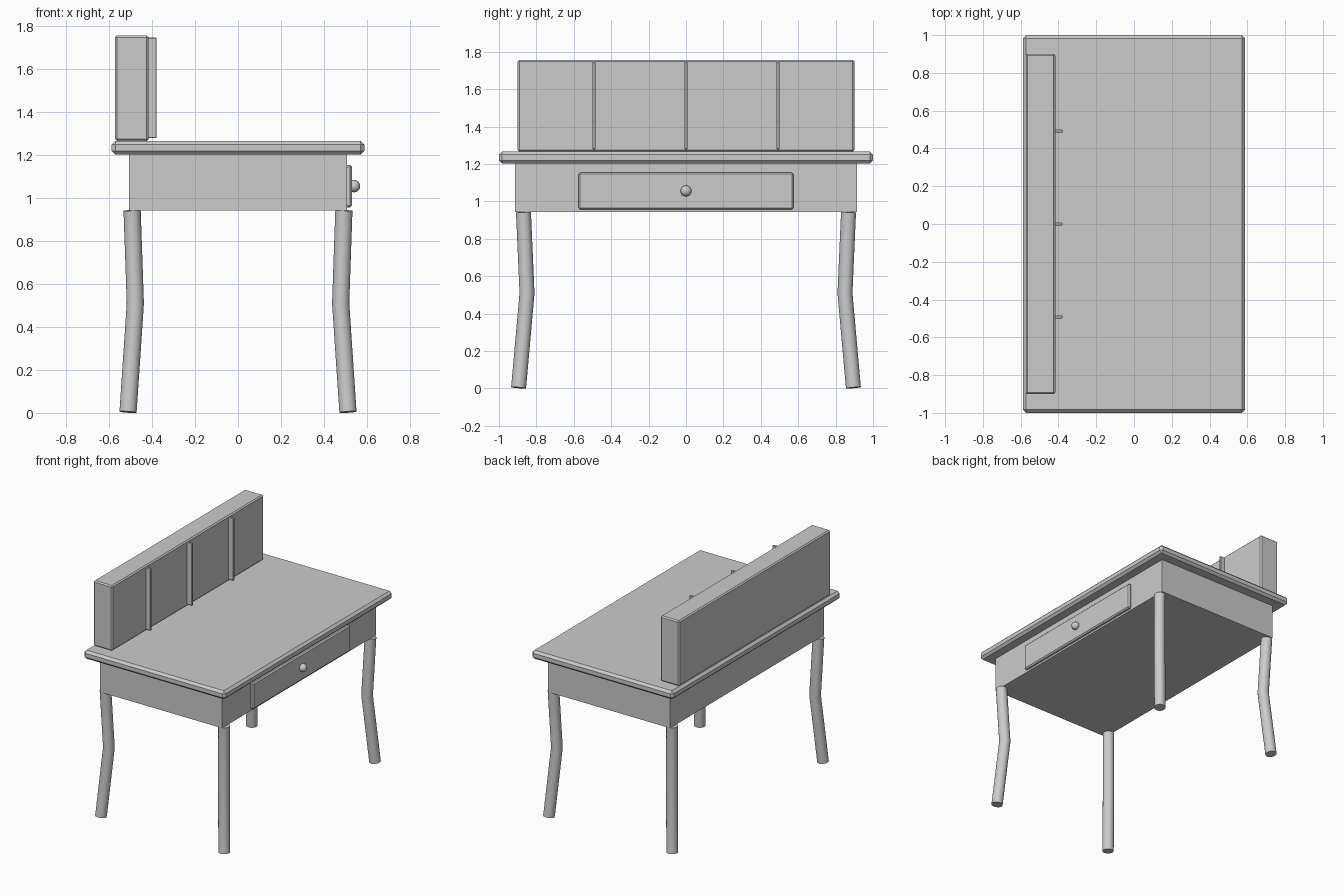
import bpy, bmesh, math
from mathutils import Vector

if "Cube" in bpy.data.objects:
    bpy.data.objects.remove(bpy.data.objects["Cube"])

paint = bpy.data.materials.new("grey paint")
paint.diffuse_color = (0.6, 0.6, 0.6, 1)
paint.use_nodes = True
paint.node_tree.nodes["Principled BSDF"].inputs["Base Color"].default_value = paint.diffuse_color


def finish(name, bm):
    bmesh.ops.recalc_face_normals(bm, faces=bm.faces[:])
    mesh = bpy.data.meshes.new(name)
    bm.to_mesh(mesh)
    bm.free()
    mesh.materials.append(paint)
    obj = bpy.data.objects.new(name, mesh)
    bpy.context.collection.objects.link(obj)
    return obj


def box(name, x, y, z, bevel=0.0):
    """Box from (min, max) ranges with optional chamfered edges."""
    bm = bmesh.new()
    bmesh.ops.create_cube(bm, size=1)
    for v in bm.verts:
        v.co = [r[0] + (c + 0.5) * (r[1] - r[0]) for c, r in zip(v.co, (x, y, z))]
    if bevel:
        bmesh.ops.bevel(bm, geom=bm.edges[:], offset=bevel, segments=1,
                        profile=0.5, affect='EDGES')
    return finish(name, bm)


def tube(name, path, radius, sides=24):
    """Round bar along a path, with end caps square to the path."""
    bm = bmesh.new()
    rings = []
    for i, p in enumerate(path):
        before = (p - path[i - 1]).normalized() if i else Vector()
        after = (path[i + 1] - p).normalized() if i < len(path) - 1 else Vector()
        t = (before + after).normalized()
        u = Vector((0, 1, 0)).cross(t).normalized()
        w = t.cross(u)
        rings.append([bm.verts.new(p + radius * (math.cos(a) * u + math.sin(a) * w))
                      for a in (2 * math.pi * k / sides for k in range(sides))])
    for a, b in zip(rings, rings[1:]):
        for k in range(sides):
            n = (k + 1) % sides
            bm.faces.new((a[k], a[n], b[n], b[k])).smooth = True
    for ring in (rings[0], rings[-1]):
        cap = bm.faces.new(ring)
        for e in cap.edges:
            e.smooth = False
    return finish(name, bm)


# Table top and apron
box("table_top", (-0.588, 0.588), (-1, 1), (1.203, 1.267), 0.017)
box("apron", (-0.508, 0.508), (-0.915, 0.915), (0.943, 1.204))

# Drawer front and round knob
box("drawer_front", (0.49, 0.53), (-0.575, 0.575), (0.957, 1.155), 0.009)
bm = bmesh.new()
bmesh.ops.create_uvsphere(bm, u_segments=32, v_segments=16, radius=0.029)
bmesh.ops.translate(bm, verts=bm.verts[:], vec=(0.54, 0, 1.056))
for f in bm.faces:
    f.smooth = True
finish("drawer_knob", bm)

# Upright back cabinet with thin dividers on its face
box("back_cabinet", (-0.573, -0.416), (-0.9, 0.9), (1.267, 1.757), 0.009)
for i, y in enumerate((-0.492, 0, 0.492)):
    box(f"divider_{i + 1}", (-0.43, -0.379), (y - 0.0085, y + 0.0085),
        (1.279, 1.747), 0.003)

# Four bent legs
for sx, side in ((-1, "back"), (1, "front")):
    for sy, hand in ((-1, "left"), (1, "right")):
        path = [Vector((sx * x, sy * y, z)) for x, y, z in
                ((0.512, 0.895, 0.004), (0.478, 0.85, 0.51), (0.493, 0.869, 0.943))]
        tube(f"{side}_{hand}_leg", path, 0.04)
